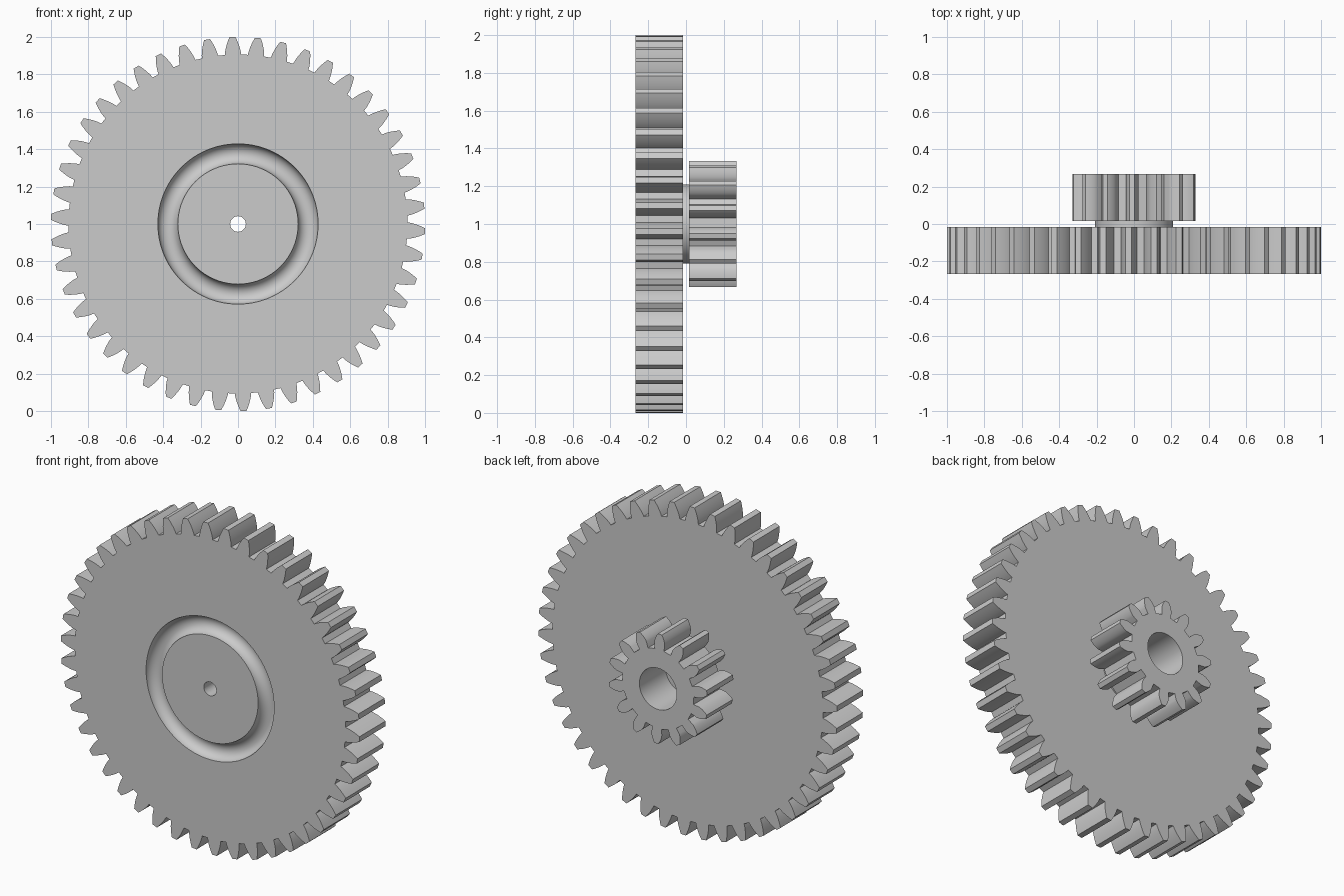
import bpy, bmesh, math
from mathutils import Matrix

cube = bpy.data.objects.get("Cube")
if cube:
    bpy.data.objects.remove(cube, do_unlink=True)

MODULE = 1 / 24            # tooth size shared by both gears
HALF_GAP, BACK = 0.017, 0.267
BORE, PIN = 3 * MODULE, MODULE
FACING = Matrix.Translation((0, 0, 1)) @ Matrix.Rotation(math.pi / 2, 4, 'X')

gray = bpy.data.materials.new("plain_gray")
gray.use_nodes = True
gray.diffuse_color = (0.6, 0.6, 0.6, 1)
gray.node_tree.nodes["Principled BSDF"].inputs["Base Color"].default_value = (0.6, 0.6, 0.6, 1)


def gear_outline(teeth, turn):
    """Closed involute outline in the x-z plane, one tooth centred at the turn angle."""
    pitch = MODULE * teeth / 2
    base = pitch * math.cos(math.radians(20))
    root, tip = pitch - 1.25 * MODULE, pitch + MODULE
    inv = lambda a: math.tan(a) - a
    start = max(base, root)
    flank = [(root, start)] if root < base else []
    flank += [(start + (tip - start) * i / 6,) * 2 for i in range(7)]
    side = []
    for r, r_ref in flank:
        half = math.pi / (2 * teeth) + inv(math.radians(20)) - inv(math.acos(min(1, base / r_ref)))
        side.append((r, half))
    points = []
    for k in range(teeth):
        mid = turn + k * math.tau / teeth
        tooth = [(r, mid - h) for r, h in side] + [(r, mid + h) for r, h in reversed(side)]
        points += [(r * math.cos(a), r * math.sin(a)) for r, a in tooth]
    return points


def make_prism(name, outline, front, back):
    bm = bmesh.new()
    face = bm.faces.new([bm.verts.new((x, front, z + 1)) for x, z in outline])
    walls = bmesh.ops.extrude_face_region(bm, geom=[face])
    moved = [v for v in walls["geom"] if isinstance(v, bmesh.types.BMVert)]
    bmesh.ops.translate(bm, verts=moved, vec=(0, back - front, 0))
    bmesh.ops.recalc_face_normals(bm, faces=bm.faces)
    mesh = bpy.data.meshes.new(name)
    bm.to_mesh(mesh)
    bm.free()
    mesh.materials.append(gray)
    obj = bpy.data.objects.new(name, mesh)
    bpy.context.collection.objects.link(obj)
    return obj


def circle(radius, sides):
    return [(radius * math.cos(i * math.tau / sides), radius * math.sin(i * math.tau / sides))
            for i in range(sides)]


def carve(obj, cutter):
    cut = obj.modifiers.new("cut", 'BOOLEAN')
    cut.operation, cut.solver, cut.object = 'DIFFERENCE', 'EXACT', cutter
    bpy.ops.object.select_all(action='DESELECT')
    obj.select_set(True)
    bpy.context.view_layer.objects.active = obj
    bpy.ops.object.modifier_apply(modifier="cut")
    bpy.data.objects.remove(cutter, do_unlink=True)
    bpy.ops.object.shade_smooth_by_angle(angle=math.radians(14))


# Large wheel with a round ring groove in its front face and a pin hole
wheel = make_prism("large_gear", gear_outline(46, math.radians(91.7)), -BACK, -HALF_GAP)
bpy.ops.mesh.primitive_torus_add(major_radius=0.375, minor_radius=0.0535,
                                 major_segments=96, minor_segments=32)
groove = bpy.context.object
groove.matrix_world = Matrix.Translation((0, -BACK, 0)) @ FACING
bpy.context.view_layer.update()
carve(wheel, groove)
carve(wheel, make_prism("pin_cutter", circle(PIN, 48), -0.5, 0.5))

# Hub joining the gears; its back face is the floor of the bore
hub = make_prism("hub", circle(5 * MODULE, 64), -HALF_GAP, HALF_GAP)
carve(hub, make_prism("pin_cutter", circle(PIN, 48), -0.5, 0.5))

# Small gear with a wide bore
pinion = make_prism("small_gear", gear_outline(14, math.radians(92)), HALF_GAP, BACK)
carve(pinion, make_prism("bore_cutter", circle(BORE, 64), -0.5, 0.5))
